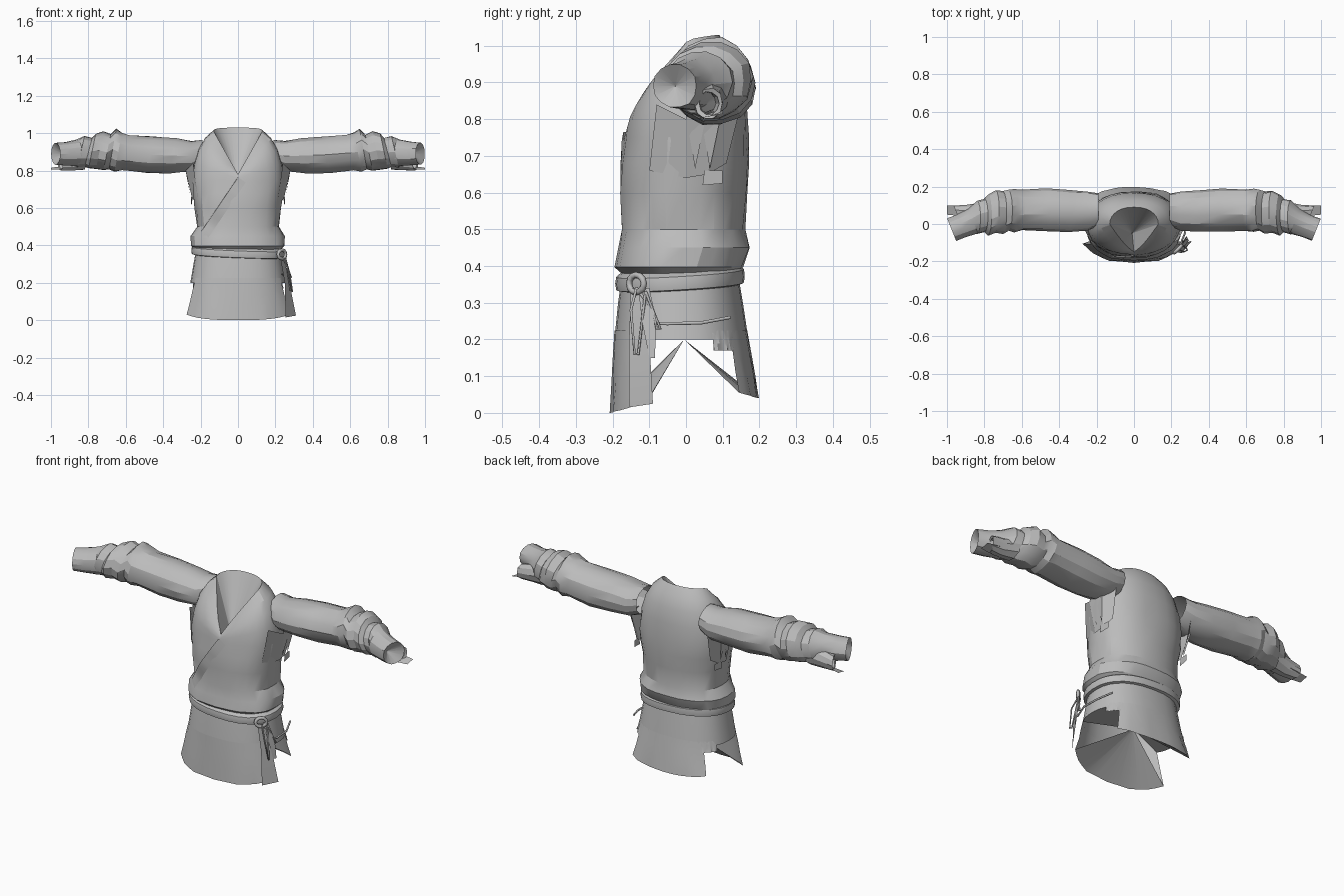
import bpy, bmesh, math, random
from mathutils import Vector
from mathutils.bvhtree import BVHTree

random.seed(4)
if "Cube" in bpy.data.objects:
    bpy.data.objects.remove(bpy.data.objects["Cube"], do_unlink=True)

cloth = bpy.data.materials.new("grey cloth")
cloth.use_nodes = True
GREY = (0.5, 0.5, 0.5, 1)
cloth.diffuse_color = GREY
cloth.node_tree.nodes["Principled BSDF"].inputs["Base Color"].default_value = GREY
PI = math.pi
SIDES = 28


def finish(obj, angle=24):
    """Link, colour and smooth one object."""
    bpy.context.collection.objects.link(obj)
    obj.data.materials.append(cloth)
    bpy.ops.object.select_all(action="DESELECT")
    obj.select_set(True)
    bpy.context.view_layer.objects.active = obj
    if obj.type == "MESH":
        bpy.ops.object.shade_smooth_by_angle(angle=math.radians(angle))
    return obj


def loft(name, rows, closed=True):
    """Skin a list of equally long point rows."""
    bm = bmesh.new()
    grid = [[bm.verts.new(p) for p in row] for row in rows]
    for low, high in zip(grid, grid[1:]):
        count = len(low)
        for i in range(count if closed else count - 1):
            j = (i + 1) % count
            bm.faces.new((low[i], low[j], high[j], high[i]))
    mesh = bpy.data.meshes.new(name)
    bm.to_mesh(mesh)
    bm.free()
    return finish(bpy.data.objects.new(name, mesh))


def fan(name, row, apex, closed=False):
    """Lining that gathers an edge into one point."""
    loft(name, [row, [p.lerp(Vector(apex), 0.98) for p in row]], closed)


def patch(name, points):
    """One flat scrap of cloth."""
    mesh = bpy.data.meshes.new(name)
    mesh.from_pydata(points, [], [range(len(points))])
    return finish(bpy.data.objects.new(name, mesh))


def cord(name, points, radius, cyclic=False):
    data = bpy.data.curves.new(name, "CURVE")
    data.dimensions = "3D"
    data.bevel_depth = radius
    data.bevel_resolution = 1
    line = data.splines.new("POLY")
    line.points.add(len(points) - 1)
    for knot, p in zip(line.points, points):
        knot.co = (*p, 1)
    line.use_cyclic_u = cyclic
    return finish(bpy.data.objects.new(name, data))


def soft(v):
    """Slightly boxy oval."""
    return math.copysign(abs(v) ** 0.85, v)


def body_point(a, z, rx, front, back, wobble=0.0):
    """Point around the body; angle 0 is the front, positive goes to +x."""
    k = 1 + random.uniform(-wobble, wobble)
    mid, ry = (front + back) / 2, (back - front) / 2
    return Vector((rx * k * soft(math.sin(a)), mid - ry * k * soft(math.cos(a)), z))


def around(start=0.0, end=2 * PI, count=SIDES):
    return [start + (end - start) * i / count for i in range(count)]


def neckline(a):
    s, c = math.sin(a), math.cos(a)
    if c > 0.01:
        w = abs(soft(s))
        return Vector((0.13 * soft(s), -0.15 + 0.15 * w ** 1.3, 0.78 + 0.23 * w))
    return Vector((0.13 * soft(s), -0.09 * c, 1.01 + 0.02 * abs(c) ** 0.5))


# Bodice: blouse over the belt, then shoulders curving in to a deep V neck
profile = [(0.378, 0.225, -0.175, 0.14), (0.397, 0.25, -0.195, 0.155),
           (0.45, 0.25, -0.185, 0.175), (0.5, 0.222, -0.175, 0.16),
           (0.6, 0.23, -0.18, 0.165), (0.68, 0.24, -0.175, 0.17),
           (0.75, 0.245, -0.165, 0.17)]
rows = [[body_point(a, *ring, 0.018) for a in around()] for ring in profile]
base = [body_point(a, *profile[-1]) for a in around()]
for t in (0.25, 0.5, 0.75, 1.0):
    row = []
    for a, b in zip(around(), base):
        n = neckline(a)
        bend = Vector((b.x * 0.97, b.y, b.z + 0.75 * (n.z - b.z)))
        row.append(b * (1 - t) ** 2 + bend * 2 * t * (1 - t) + n * t * t)
    rows.append(row)
bodice = loft("bodice", rows)
fan("neck_lining", rows[-1], (-0.01, -0.05, 0.75), True)

# Wrap edge running diagonally from the neck to the hip
tree = BVHTree.FromPolygons([v.co for v in bodice.data.vertices],
                            [p.vertices for p in bodice.data.polygons])
start, end, across = Vector((0.0, 0, 0.765)), Vector((-0.2, 0, 0.47)), Vector((0.83, 0, -0.56))
strip = []
for lift, width in ((0.001, 0.0), (0.008, 0.001), (0.001, 0.05)):
    row = []
    for i in range(15):
        p = start.lerp(end, i / 14) + across * width
        hit = tree.ray_cast(Vector((p.x, -1, p.z)), Vector((0, 1, 0)))[0]
        row.append(hit - Vector((0, lift, 0)))
    strip.append(row)
loft("wrap_edge", strip, closed=False)

# Belt, a little tilted, in two folds
belt_rows = [(0.342, 0.228, -0.175, 0.145), (0.346, 0.247, -0.19, 0.158),
             (0.364, 0.25, -0.193, 0.16), (0.382, 0.247, -0.19, 0.158),
             (0.394, 0.228, -0.175, 0.145)]
rows = [[body_point(a, *ring) for a in around()] for ring in belt_rows]
for p in (p for row in rows for p in row):
    p.z += 0.06 * p.y - 0.04 * p.x
loft("belt", rows)

# Skirt: short yoke all round, long front and back panels with side slits
skirt = [(0.39, 0.222, -0.172, 0.14), (0.3, 0.238, -0.185, 0.155), (0.2, 0.255, -0.195, 0.17)]
loft("skirt_yoke", [[body_point(a, *ring) for a in around()] for ring in skirt])
GATHER = (0, -0.005, 0.2)


def skirt_panel(name, middle, spread, hem, rise):
    """Hanging panel; returns its hem."""
    rows = []
    for t in (0, 0.33, 0.66, 1):
        row = []
        for i in range(13):
            u = i / 6 - 1
            z = 0.225 + (hem + rise * u * u - 0.225) * t
            k = 1 - z / 0.2
            row.append(body_point(middle + u * spread, z, 0.256 + 0.055 * k,
                                  -0.196 - 0.01 * k, 0.171 + 0.035 * k,
                                  0.018 * t))
        rows.append(row)
    loft(name, rows, closed=False)
    return rows[-1]


fan("front_lining", skirt_panel("skirt_front", 0, 1.1, 0.0, 0.03), GATHER)
fan("back_lining", skirt_panel("skirt_back", PI, 0.8, 0.04, 0.015), GATHER)
for side in (1, -1):
    skirt_panel("skirt_side_flap", PI + side * 0.95, 0.2, 0.17, 0.0)
    fan("side_lining", [body_point(side * a, *skirt[-1]) for a in around(1.1, 2.5, 8)], GATHER)

# Sleeve rings: x, front y, back y, bottom z, top z
sleeve = [(0.19, -0.01, 0.165, 0.82, 0.965), (0.25, -0.035, 0.175, 0.795, 0.96),
          (0.35, -0.04, 0.18, 0.785, 0.975), (0.47, -0.04, 0.19, 0.785, 0.985),
          (0.6, -0.035, 0.185, 0.8, 0.99), (0.64, -0.045, 0.19, 0.795, 1.005),
          (0.67, -0.035, 0.18, 0.805, 1.025), (0.7, -0.05, 0.175, 0.8, 0.995),
          (0.74, -0.045, 0.18, 0.805, 1.01), (0.78, -0.06, 0.16, 0.81, 1.0),
          (0.8, -0.045, 0.135, 0.82, 0.975), (0.84, -0.055, 0.125, 0.815, 0.985),
          (0.86, -0.05, 0.08, 0.825, 0.965), (0.92, -0.07, 0.05, 0.825, 0.955),
          (0.975, -0.09, 0.03, 0.83, 0.95), (0.93, -0.03, -0.028, 0.889, 0.891)]
cuff = [(0.8, 0.0, 0.12, 0.805, 0.93), (0.88, 0.015, 0.1, 0.8, 0.9),
        (0.95, 0.025, 0.1, 0.8, 0.885), (0.945, 0.035, 0.09, 0.81, 0.875),
        (0.85, 0.04, 0.08, 0.815, 0.87)]


def tube(name, rings, side, wobble, sides=14):
    rows = []
    for x, front, back, low, high in rings:
        row = []
        for a in around(count=sides):
            k = 0.5 * (1 + random.uniform(-wobble, wobble))
            across = k * (back - front) * math.cos(a)
            # Upper sleeve leans at the top, the wrist is cut square to the bent forearm
            lean = 0.02 * math.sin(a) if 0.3 < x < 0.85 else 0
            if x > 0.85:
                lean = -0.4 * across
            row.append((side * (x - lean), (front + back) / 2 + across,
                        (low + high) / 2 + k * (high - low) * math.sin(a)))
        rows.append(row if side < 0 else row[::-1])
    loft(name, rows)


for side, label in ((1, "left"), (-1, "right")):
    tube(label + "_sleeve", sleeve, side, 0.035)
    tube(label + "_loose_cuff", cuff, side, 0.06, 10)
    patch(label + "_cuff_strip", [(side * x, y, z) for x, y, z in (
        (0.9, 0.04, 0.805), (1.0, 0.05, 0.805), (1.0, 0.1, 0.815), (0.9, 0.095, 0.83))])
    # Gusset and torn scraps under the arm
    gusset = [[(side * x, y, z) for x, y, z in edge] for edge in (
        [(0.24, -0.08, 0.84), (0.28, 0.0, 0.8), (0.28, 0.08, 0.8), (0.235, 0.15, 0.84)],
        [(0.215, -0.1, 0.66), (0.243, 0.0, 0.64), (0.243, 0.06, 0.65), (0.225, 0.11, 0.68)])]
    loft(label + "_gusset", gusset, closed=False)
    for y in (0.025, 0.065):
        patch(label + "_torn_scrap", [(side * 0.278, y - 0.025, 0.81), (side * 0.282, y + 0.03, 0.81),
                                      (side * 0.255, y, 0.665)])
    patch(label + "_patch", [(side * 0.25, 0.045, 0.62), (side * 0.245, 0.1, 0.625),
                             (side * 0.245, 0.1, 0.66), (side * 0.25, 0.05, 0.66)])

# Knot, hanging sash tail and cords at the left hip
knot = [(0.235 + 0.02 * math.cos(a), -0.135 + 0.02 * math.cos(a),
         0.352 + 0.024 * math.sin(a)) for a in around(count=12)]
cord("belt_knot", knot, 0.009, True)
loft("sash_tail", [[(0.225, -0.15, 0.34), (0.245, -0.115, 0.34)],
                   [(0.25, -0.155, 0.2), (0.275, -0.1, 0.2)],
                   [(0.255, -0.155, 0.015), (0.31, -0.09, 0.025)]], closed=False)
loft("sash_short_tail", [[(0.24, -0.13, 0.34), (0.255, -0.1, 0.34)],
                         [(0.27, -0.12, 0.25), (0.28, -0.08, 0.25)],
                         [(0.285, -0.1, 0.15), (0.295, -0.085, 0.15)]], closed=False)
for drop, y in ((0.16, -0.15), (0.23, -0.09)):
    cord("hanging_cord", [(0.24, -0.135, 0.34), (0.265, y, 0.28), (0.285, y + 0.01, drop),
                          (0.28, y + 0.02, drop), (0.255, -0.11, 0.33)], 0.004)
cord("side_cord", [(0.235, -0.14, 0.245), (0.272, -0.05, 0.243),
                   (0.268, 0.04, 0.245), (0.235, 0.12, 0.26)], 0.005)
